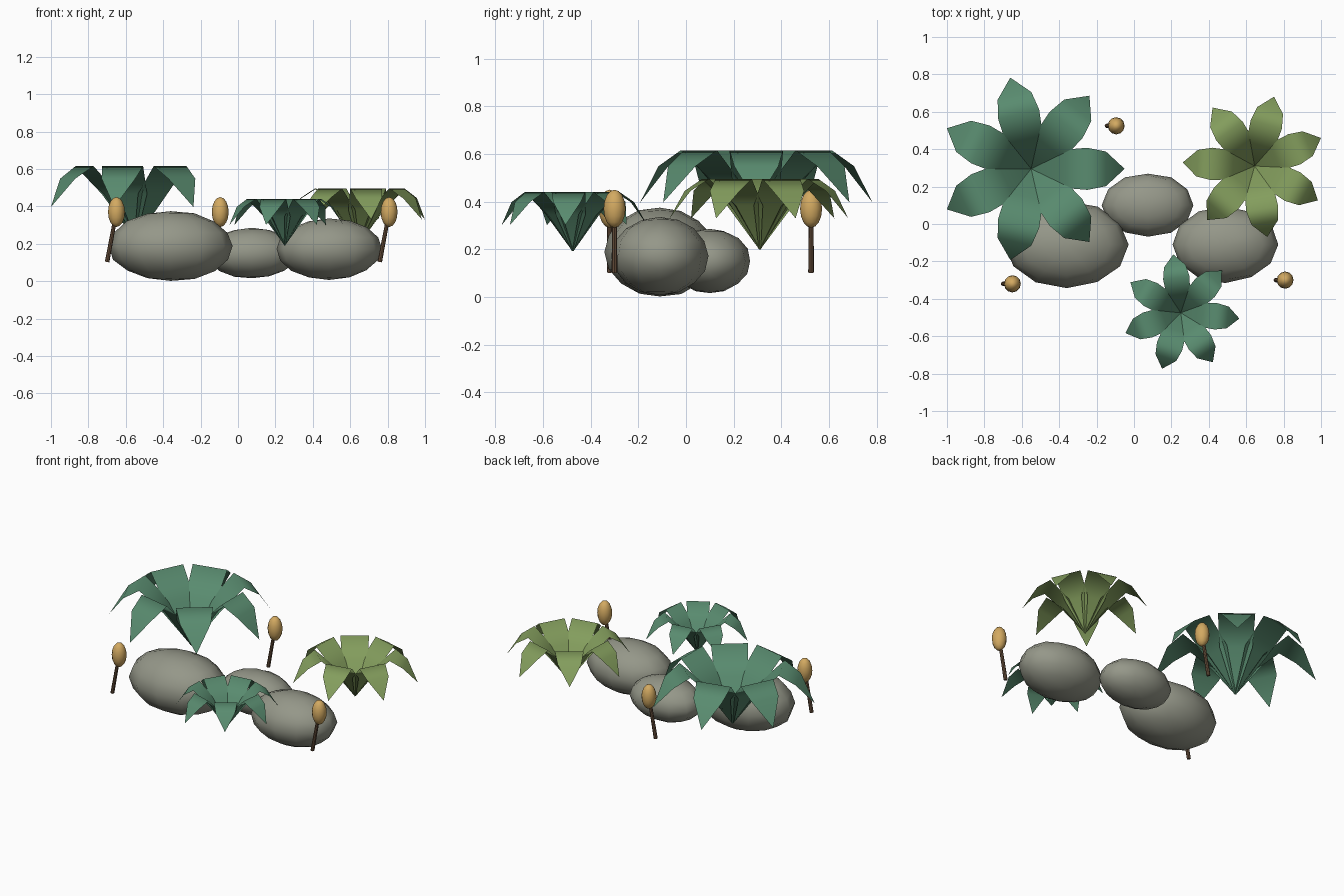
import bpy, bmesh, random
from math import sin, cos, pi
from mathutils import Vector, Matrix

if "Cube" in bpy.data.objects:
    bpy.data.objects.remove(bpy.data.objects["Cube"])

random.seed(4)


def material(name, color):
    m = bpy.data.materials.new(name)
    m.diffuse_color = (*color, 1)
    m.use_nodes = True
    m.node_tree.nodes["Principled BSDF"].inputs["Base Color"].default_value = m.diffuse_color
    return m


STONE = material("stone", (0.30, 0.31, 0.25))
TEAL = material("teal_leaf", (0.10, 0.26, 0.16))
OLIVE = material("olive_leaf", (0.23, 0.34, 0.11))
STEM = material("stem_brown", (0.14, 0.08, 0.045))
HEAD = material("seed_head_tan", (0.65, 0.40, 0.12))


def finish(bm, name, mat, smooth=True):
    me = bpy.data.meshes.new(name)
    bm.to_mesh(me)
    bm.free()
    ob = bpy.data.objects.new(name, me)
    bpy.context.collection.objects.link(ob)
    me.materials.append(mat)
    for p in me.polygons:
        p.use_smooth = smooth
    return ob


def ellipsoid(name, center, radii, mat, segs, rings, rough=0.0):
    bm = bmesh.new()
    bmesh.ops.create_uvsphere(bm, u_segments=segs, v_segments=rings, radius=1)
    for v in bm.verts:
        v.co *= 1 + random.uniform(-rough, rough)
        v.co = Vector(center) + v.co * Vector(radii)
    return finish(bm, name, mat)


# Boulders
ellipsoid("boulder_left", (-0.36, -0.11, 0.188), (0.33, 0.232, 0.188), STONE, 12, 8, 0.015)
ellipsoid("boulder_middle", (0.075, 0.10, 0.15), (0.245, 0.17, 0.135), STONE, 12, 8, 0.015)
ellipsoid("boulder_right", (0.488, -0.11, 0.172), (0.283, 0.203, 0.163), STONE, 12, 8, 0.015)

# Leaf stations: distance out, height share, half width (in leaf lengths)
LEAF = [(0.0, 0.0, 0.012), (0.3, 0.62, 0.20), (0.6, 1.0, 0.225),
        (0.8, 0.83, 0.185), (1.0, 0.44, 0.0)]


def leafy_plant(name, center, z0, z1, length, turn, mat):
    bm = bmesh.new()
    for i in range(7):
        rot = Matrix.Rotation(turn + i * 2 * pi / 7, 3, 'Z')
        rows = []
        for d, h, w in LEAF:
            sides = (-w, w) if w else (0,)
            rows.append([bm.verts.new(Vector((*center, z0 + h * (z1 - z0)))
                         + rot @ Vector((d * length, s * length, 0))) for s in sides])
        for a, b in zip(rows, rows[1:]):
            bm.faces.new([a[0], *b, a[1]])
    return finish(bm, name, mat)


leafy_plant("large_plant", (-0.55, 0.295), 0.225, 0.615, 0.50, 0.0, TEAL)
leafy_plant("olive_plant", (0.645, 0.31), 0.20, 0.495, 0.385, 0.4, OLIVE)
leafy_plant("small_plant", (0.25, -0.475), 0.192, 0.44, 0.315, 0.8, TEAL)

# Reeds with oval seed heads on leaning stems
for n, (x, y) in enumerate([(-0.65, -0.32), (-0.095, 0.525), (0.808, -0.30)], 1):
    low, high = Vector((x - 0.05, y, 0.103)), Vector((x, y, 0.37))
    axis = high - low
    bm = bmesh.new()
    bmesh.ops.create_cone(bm, cap_ends=True, segments=8, radius1=0.012,
                          radius2=0.010, depth=axis.length)
    bm.transform(Matrix.Translation((low + high) / 2)
                 @ axis.to_track_quat('Z', 'Y').to_matrix().to_4x4())
    stem = finish(bm, f"reed_stem_{n}", STEM)
    bpy.context.view_layer.objects.active = stem
    stem.select_set(True)
    bpy.ops.object.shade_smooth_by_angle()
    stem.select_set(False)
    ellipsoid(f"seed_head_{n}", high, (0.045, 0.046, 0.08), HEAD, 12, 8)
